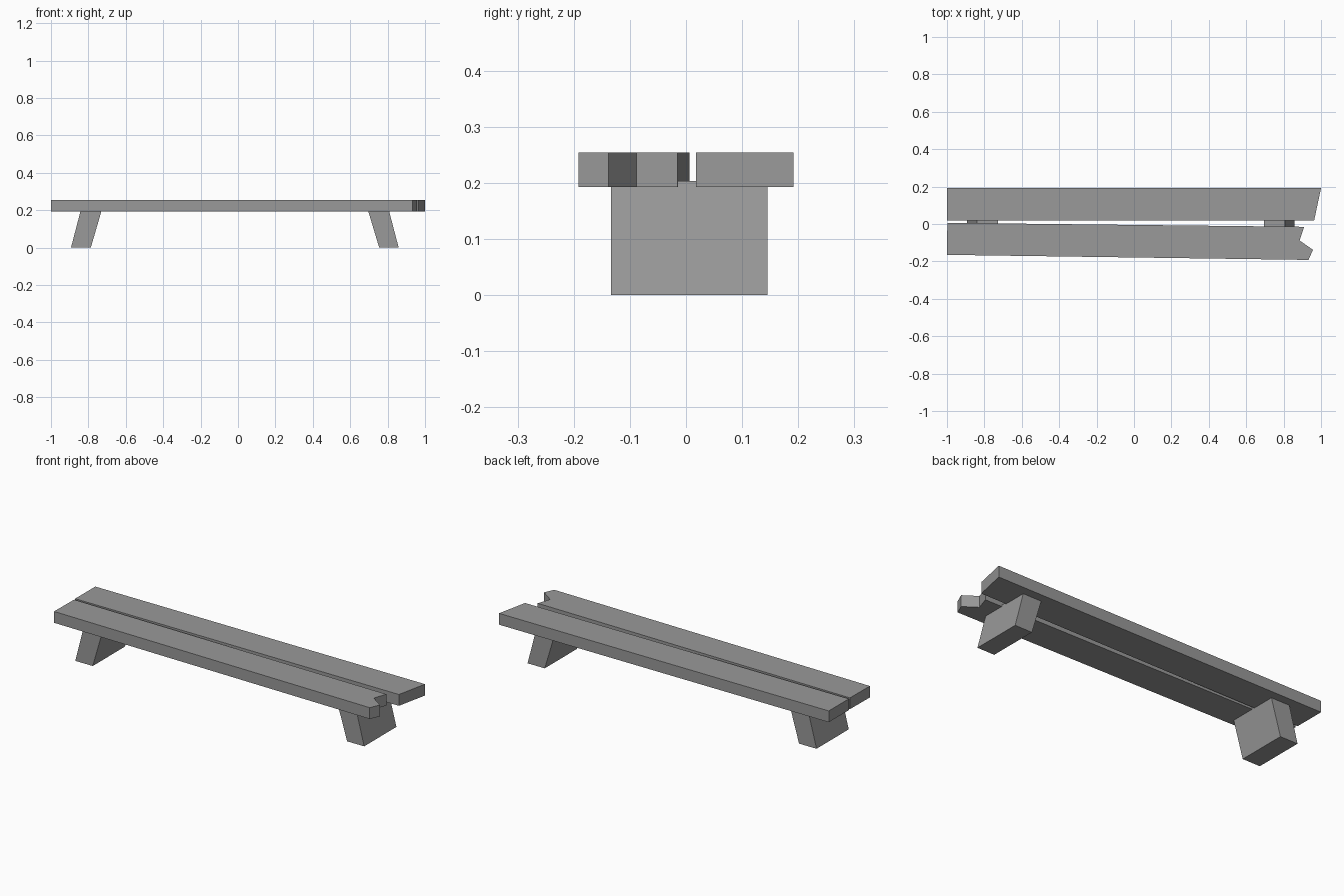
import bpy
import bmesh
from mathutils import Vector

cube = bpy.data.objects.get("Cube")
if cube:
    bpy.data.objects.remove(cube, do_unlink=True)

GREY = (0.32, 0.32, 0.32, 1.0)
grey = bpy.data.materials.new("plain grey")
grey.use_nodes = True
grey.diffuse_color = GREY
grey.node_tree.nodes["Principled BSDF"].inputs["Base Color"].default_value = GREY


def extrude_outline(name, points, offset):
    """Fill a flat outline and extrude it along offset into a solid."""
    bm = bmesh.new()
    face = bm.faces.new([bm.verts.new(p) for p in points])
    result = bmesh.ops.extrude_face_region(bm, geom=[face], use_keep_orig=True)
    moved = [g for g in result["geom"] if isinstance(g, bmesh.types.BMVert)]
    bmesh.ops.translate(bm, verts=moved, vec=Vector(offset))
    bmesh.ops.recalc_face_normals(bm, faces=bm.faces)
    mesh = bpy.data.meshes.new(name)
    bm.to_mesh(mesh)
    bm.free()
    mesh.materials.append(grey)
    obj = bpy.data.objects.new(name, mesh)
    bpy.context.collection.objects.link(obj)
    return obj


# Seat planks: plan outlines extruded upwards
SEAT_Z, SEAT_THICKNESS = 0.192, 0.062
planks = {
    # straight plank with a slanted end
    "back_plank": [(-1, 0.018), (0.963, 0.018), (1, 0.192), (-1, 0.192)],
    # slightly skewed plank with a broken, notched end
    "front_plank": [(-1, -0.165), (0.933, -0.192), (0.957, -0.138),
                    (0.885, -0.088), (0.91, -0.015), (-0.998, 0.006)],
}
for name, outline in planks.items():
    extrude_outline(name, [(x, y, SEAT_Z) for x, y in outline],
                    (0, 0, SEAT_THICKNESS))

# Splayed legs: side profiles extruded across the depth
LEG_FRONT, LEG_DEPTH, LEG_TOP = -0.134, 0.279, 0.203
legs = {
    "right_leg": (-0.893, -0.787, -0.728, -0.84),
    "left_leg": (0.755, 0.859, 0.806, 0.694),
}
for name, xs in legs.items():
    profile = zip(xs, (0, 0, LEG_TOP, LEG_TOP))
    extrude_outline(name, [(x, LEG_FRONT, z) for x, z in profile],
                    (0, LEG_DEPTH, 0))
